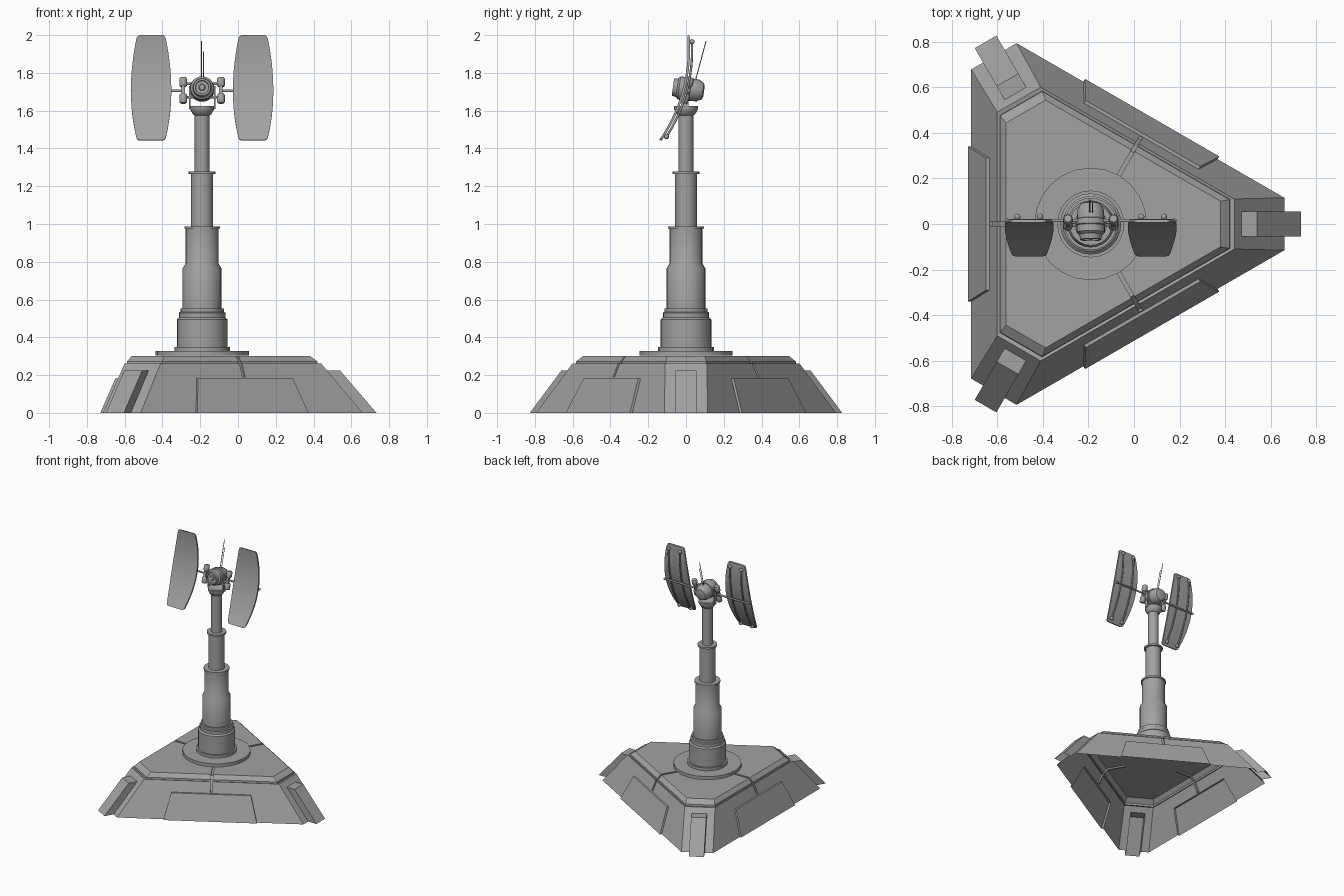
import bpy, bmesh, math
from mathutils import Matrix, Vector

if "Cube" in bpy.data.objects:
    bpy.data.objects.remove(bpy.data.objects["Cube"])

CX = -0.19                                    # mast axis
grey = bpy.data.materials.new("plain grey")
grey.diffuse_color = (0.36, 0.36, 0.36, 1)
grey.use_nodes = True
grey.node_tree.nodes["Principled BSDF"].inputs["Base Color"].default_value = grey.diffuse_color


def finish(name, bm, matrix=None, smooth=False):
    bmesh.ops.recalc_face_normals(bm, faces=bm.faces)
    me = bpy.data.meshes.new(name)
    bm.to_mesh(me)
    bm.free()
    ob = bpy.data.objects.new(name, me)
    bpy.context.collection.objects.link(ob)
    me.materials.append(grey)
    ob.matrix_world = matrix or Matrix.Translation((CX, 0, 0))
    if smooth:
        bpy.ops.object.select_all(action='DESELECT')
        ob.select_set(True)
        bpy.context.view_layer.objects.active = ob
        bpy.ops.object.shade_smooth_by_angle(angle=math.radians(35))
    return ob


def loft(bm, loops):
    """Join equal loops of points and cap both ends."""
    rows = [[bm.verts.new(p) for p in loop] for loop in loops]
    n = len(rows[0])
    for a, b in zip(rows, rows[1:]):
        for i in range(n):
            bm.faces.new((a[i], a[(i + 1) % n], b[(i + 1) % n], b[i]))
    bm.faces.new(rows[0])
    bm.faces.new(rows[-1])


def lathe(name, profile, matrix=None, sides=24):
    bm = bmesh.new()
    ang = [2 * math.pi * i / sides for i in range(sides)]
    loft(bm, [[(r * math.cos(a), r * math.sin(a), z) for a in ang] for r, z in profile])
    return finish(name, bm, matrix, True)


def prism(name, pts, angle):
    """Points are (distance from mast, height, half width), turned about the mast."""
    bm = bmesh.new()
    loft(bm, [[(d, s * w, z) for d, z, w in pts] for s in (-1, 1)])
    return finish(name, bm, Matrix.Translation((CX, 0, 0)) @ Matrix.Rotation(math.radians(angle), 4, 'Z'))


def box(name, lo, hi, matrix=None):
    bm = bmesh.new()
    x0, y0, z0 = lo
    x1, y1, z1 = hi
    loft(bm, [[(x0, y0, z), (x1, y0, z), (x1, y1, z), (x0, y1, z)] for z in (z0, z1)])
    return finish(name, bm, matrix)


def rod(name, points, radius, matrix):
    cu = bpy.data.curves.new(name, 'CURVE')
    cu.dimensions = '3D'
    cu.bevel_depth = radius
    cu.bevel_resolution = 2
    cu.use_fill_caps = True
    sp = cu.splines.new('POLY')
    sp.points.add(len(points) - 1)
    for p, co in zip(sp.points, points):
        p.co = (*co, 1)
    ob = bpy.data.objects.new(name, cu)
    bpy.context.collection.objects.link(ob)
    cu.materials.append(grey)
    ob.matrix_world = matrix
    bpy.ops.object.select_all(action='DESELECT')
    ob.select_set(True)
    bpy.context.view_layer.objects.active = ob
    bpy.ops.object.convert(target='MESH')


def ball(name, co, radius, matrix):
    bm = bmesh.new()
    bmesh.ops.create_uvsphere(bm, u_segments=12, v_segments=8, radius=radius,
                              matrix=Matrix.Translation(co))
    finish(name, bm, matrix, True)


# three-sided base with clipped corners and a seam below the rim
def hexagon(r, w, z):
    return [Matrix.Rotation(math.radians(a), 3, 'Z') @ Vector((r, s * w, z))
            for a in (0, 120, 240) for s in (-1, 1)]


bm = bmesh.new()
loft(bm, [hexagon(*p) for p in (
    (0.85, 0.115, 0.0), (0.63, 0.11, 0.262), (0.612, 0.107, 0.258), (0.61, 0.107, 0.272),
    (0.57, 0.1, 0.302))])
base = finish("base_shell", bm)

# raised side panels, corner legs and cut seams, merged into one skin
tools = []
for a in (60, 180, 300):
    tools.append(('UNION', prism("side_panel", [
        (0.5, 0, 0.34), (0.539, 0, 0.34), (0.459, 0.183, 0.29), (0.42, 0.183, 0.29)], a)))
    tools.append(('UNION', prism("corner_leg", [(d, z, 0.055) for d, z in (
        (0.8, 0), (0.923, 0), (0.73, 0.225), (0.62, 0.225))], a + 60)))
    tools.append(('DIFFERENCE', prism("seam_cutter", [(d, z, 0.008) for d, z in (
        (0.22, 0.291), (0.365, 0.291), (0.395, 0.262), (0.43, 0.19),
        (0.48, 0.19), (0.46, 0.27), (0.4, 0.33), (0.22, 0.33))], a)))
for op, ob in tools:
    mod = base.modifiers.new(ob.name, 'BOOLEAN')
    mod.operation, mod.object, mod.solver = op, ob, 'EXACT'
bpy.context.view_layer.update()
bm = bmesh.new()
bm.from_object(base, bpy.context.evaluated_depsgraph_get())

# open the underside so the base is hollow
bm.normal_update()
under = [f for f in bm.faces if f.calc_center_median().z < 0.001 and abs(f.normal.z) > 0.9]
bmesh.ops.delete(bm, geom=under, context='FACES')
base.modifiers.clear()
bm.to_mesh(base.data)
bm.free()
for op, ob in tools:
    bpy.data.objects.remove(ob)

# telescoping mast
lathe("mast_foot", [(0.247, 0.303), (0.247, 0.328), (0.147, 0.328), (0.147, 0.35), (0.134, 0.35),
                    (0.134, 0.495), (0.123, 0.505), (0.123, 0.53), (0.115, 0.535), (0.115, 0.553),
                    (0.103, 0.553)])
lathe("mast_lower", [(0.103, 0.54), (0.103, 0.765), (0.087, 0.79), (0.087, 0.975),
                     (0.094, 0.975), (0.094, 0.988), (0.058, 0.988)])
lathe("mast_middle", [(0.058, 0.98), (0.058, 1.265), (0.071, 1.265), (0.071, 1.278), (0.04, 1.278)])
lathe("mast_upper", [(0.039, 1.27), (0.039, 1.575), (0.048, 1.58), (0.064, 1.608), (0.064, 1.624),
                     (0.045, 1.624), (0.03, 1.615)])

# head, tilted upwards to the front
HEAD = Matrix.Translation((CX, 0, 1.704)) @ Matrix.Rotation(math.radians(-15), 4, 'X')
FORWARD = Matrix.Translation((CX, 0.008, 1.714)) @ Matrix.Rotation(math.radians(82), 4, 'X')
lathe("sensor_body", [(0.025, -0.088), (0.044, -0.082), (0.058, -0.055), (0.06, -0.015),
                      (0.066, -0.012), (0.066, 0.012), (0.062, 0.015), (0.062, 0.045),
                      (0.05, 0.055), (0.046, 0.078), (0.036, 0.078), (0.034, 0.07), (0.018, 0.068),
                      (0.014, 0.074)], FORWARD)
rod("antenna_long", [(-0.004, 0.034, 0.05), (-0.004, 0.034, 0.284)], 0.0025, HEAD)
rod("antenna_short", [(0.008, 0.034, 0.05), (0.008, 0.034, 0.225)], 0.002, HEAD)


def bow(z):
    """Front-facing hollow of the dishes."""
    return -0.02 - 0.05 * (z / 0.287) ** 2


for s in (-1, 1):
    # yoke and bracket
    box("yoke_arm", (s * 0.062, -0.012, 1.61), (s * 0.07, 0.012, 1.73))
    for z in (-0.04, 0.05):
        lathe("bracket_knob", [(0.016, z - 0.025), (0.021, z - 0.018), (0.021, z + 0.018),
                               (0.016, z + 0.025)], HEAD @ Matrix.Translation((s * 0.1, 0.005, 0)), 12)
        rod("bracket_pin", [(s * 0.045, 0.005, z * 0.8), (s * 0.09, 0.005, z * 0.8)], 0.007, HEAD)
    box("bracket_link", (s * 0.09, -0.01, -0.04), (s * 0.108, 0.014, 0.045), HEAD)
    rod("dish_arm", [(s * 0.1, 0.014, 0.005), (s * 0.372, 0.014, 0.005)], 0.007, HEAD)
    ball("arm_end", (s * 0.368, 0.014, 0.005), 0.01, HEAD)

    # curved dish
    bm = bmesh.new()
    ts = [-1, -0.985, -0.95] + [i / 8 for i in range(-7, 8)] + [0.95, 0.985, 1]
    rows = []
    for t in ts:
        w = 0.107 - 0.033 * t * t - {1: 0.012, 0.985: 0.004}.get(abs(t), 0)
        z = 0.287 * t
        rows.append([(s * 0.27 + k * w, y, z)
                     for k, y in ((-1, bow(z)), (1, bow(z)), (1, bow(z) + 0.013), (-1, bow(z) + 0.013))])
    loft(bm, rows)
    finish("dish", bm, HEAD, True)

    # ribs behind the dish, with end knobs
    for k in (-0.05, 0.05):
        x = s * 0.272 + k
        zs = [0.26 * i / 6 for i in range(-6, 7)]
        rod("dish_rib", [(x, bow(z) + 0.024, z) for z in zs], 0.006, HEAD)
        for z in (zs[0], zs[-1]):
            ball("rib_knob", (x, bow(z) + 0.024, z), 0.014, HEAD)
